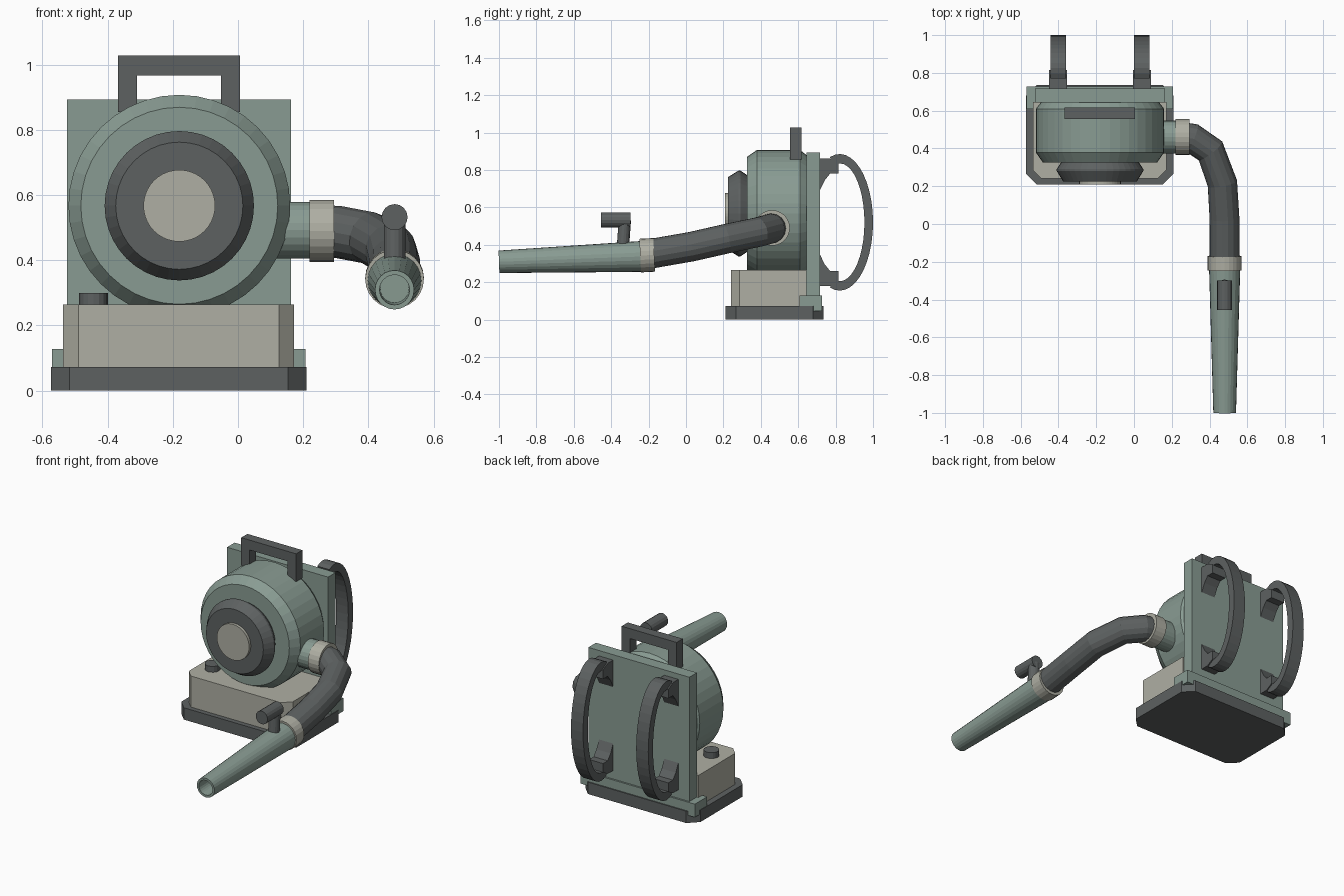
import bpy, bmesh, math
from mathutils import Vector

if "Cube" in bpy.data.objects:
    bpy.data.objects.remove(bpy.data.objects["Cube"])


def material(name, rgb):
    m = bpy.data.materials.new(name)
    m.diffuse_color = (*rgb, 1)
    m.use_nodes = True
    m.node_tree.nodes["Principled BSDF"].inputs["Base Color"].default_value = m.diffuse_color
    return m


GREEN = material("green", (0.25, 0.33, 0.29))
BEIGE = material("beige", (0.43, 0.43, 0.37))
DARK = material("dark", (0.11, 0.12, 0.12))
CX, CZ = -0.18, 0.567          # drum centre


def finish(name, bm, mat):
    bmesh.ops.recalc_face_normals(bm, faces=bm.faces)
    me = bpy.data.meshes.new(name)
    bm.to_mesh(me)
    bm.free()
    ob = bpy.data.objects.new(name, me)
    bpy.context.collection.objects.link(ob)
    me.materials.append(mat)
    return ob


def prism(name, pts, axis, lo, hi, mat):
    """Extrude a 2D outline along x, y or z."""
    place = {"x": lambda p, h: (h, p[0], p[1]),
             "y": lambda p, h: (p[0], h, p[1]),
             "z": lambda p, h: (p[0], p[1], h)}[axis]
    bm = bmesh.new()
    a = [bm.verts.new(place(p, lo)) for p in pts]
    b = [bm.verts.new(place(p, hi)) for p in pts]
    bm.faces.new(a)
    bm.faces.new(b)
    for i in range(len(pts)):
        j = (i + 1) % len(pts)
        bm.faces.new((a[i], a[j], b[j], b[i]))
    return finish(name, bm, mat)


def box(name, x0, x1, y0, y1, z0, z1, mat):
    return prism(name, [(x0, y0), (x1, y0), (x1, y1), (x0, y1)], "z", z0, z1, mat)


def chamfered(x0, x1, y0, y1, c, back=True):
    d = c if back else 0
    pts = [(x0, y0 + c), (x0 + c, y0), (x1 - c, y0), (x1, y0 + c)]
    return pts + ([(x1, y1 - d), (x1 - d, y1), (x0 + d, y1), (x0, y1 - d)]
                  if back else [(x1, y1), (x0, y1)])


def lathe(name, start, end, profile, n, mat):
    """Turn (fraction along the axis, radius) pairs about the line start-end."""
    start, end = Vector(start), Vector(end)
    q = (end - start).to_track_quat("Z", "Y")
    bm = bmesh.new()
    rings = []
    for t, r in profile:
        c = start.lerp(end, t)
        rings.append([bm.verts.new(c + q @ Vector((r * math.cos(2 * math.pi * i / n),
                                                   r * math.sin(2 * math.pi * i / n), 0)))
                      for i in range(n)])
    for a, b in zip(rings, rings[1:]):
        for i in range(n):
            j = (i + 1) % n
            bm.faces.new((a[i], a[j], b[j], b[i]))
    bm.faces.new(rings[0])
    bm.faces.new(rings[-1])
    return finish(name, bm, mat)


def cylinder(name, start, end, r, n, mat):
    return lathe(name, start, end, [(0, r), (1, r)], n, mat)


# Base, tank, rear foot and back plate
prism("base", chamfered(-0.573, 0.21, 0.21, 0.735, 0.057), "z", 0, 0.073, DARK)
prism("tank", chamfered(-0.536, 0.172, 0.24, 0.645, 0.047, False), "z", 0.07, 0.264, BEIGE)
cylinder("tank_cap", (-0.443, 0.385, 0.26), (-0.443, 0.385, 0.3), 0.044, 16, DARK)
box("rear_foot", -0.57, 0.207, 0.608, 0.728, 0.047, 0.128, GREEN)
box("back_plate", -0.525, 0.163, 0.643, 0.717, 0.07, 0.893, GREEN)

# Blower drum with stepped front
lathe("drum", (CX, 0.325, CZ), (CX, 0.655, CZ),
      [(0, 0.302), (0.163, 0.34), (0.86, 0.34), (1, 0.305)], 40, GREEN)
lathe("intake_ring", (CX, 0.225, CZ), (CX, 0.335, CZ),
      [(0, 0.195), (0.5, 0.229), (0.6, 0.229), (1, 0.2)], 40, DARK)
cylinder("intake_disc", (CX, 0.208, CZ), (CX, 0.235, CZ), 0.11, 40, BEIGE)

# Carry handle
prism("carry_handle", [(-0.368, 0.855), (-0.368, 1.027), (0.006, 1.027), (0.006, 0.855),
                       (-0.052, 0.855), (-0.052, 0.966), (-0.31, 0.966), (-0.31, 0.855)],
      "y", 0.557, 0.617, DARK)

# Shoulder straps and their wedge mounts
SY, SZ = 0.822, 0.52
angles = [math.radians(107 - 214 * i / 24) for i in range(25)]
outer = [(SY + 0.178 * math.cos(a), SZ + 0.365 * math.sin(a)) for a in angles]
inner = [(SY + 0.132 * math.cos(a), SZ + 0.315 * math.sin(a)) for a in angles]
mount = [(0.71, 0.86), (0.77, 0.86), (0.815, 0.835), (0.815, 0.78), (0.77, 0.78),
         (0.742, 0.745), (0.71, 0.68)]
for side, x in (("left", CX - 0.222), ("right", CX + 0.222)):
    prism("strap_" + side, outer + inner[::-1], "x", x - 0.041, x + 0.041, DARK)
    prism("strap_mount_top_" + side, mount, "x", x - 0.048, x + 0.048, DARK)
    prism("strap_mount_bottom_" + side, [(y, 2 * SZ - z) for y, z in mount],
          "x", x - 0.048, x + 0.048, DARK)

# Outlet pipe and collars
cylinder("outlet_pipe", (0.05, 0.46, 0.492), (0.24, 0.46, 0.492), 0.087, 24, GREEN)
cylinder("outlet_collar", (0.22, 0.46, 0.49), (0.294, 0.46, 0.49), 0.095, 24, BEIGE)
cylinder("nozzle_collar", (0.48, -0.17, 0.346), (0.48, -0.245, 0.342), 0.09, 24, BEIGE)

# Bent hose swept along a path
path = [(0.25, 0.46, 0.49), (0.31, 0.452, 0.486), (0.405, 0.387, 0.468),
        (0.468, 0.215, 0.432), (0.479, 0.03, 0.39), (0.48, -0.2, 0.35)]
curve = bpy.data.curves.new("hose_path", "CURVE")
curve.dimensions = "3D"
curve.bevel_depth = 0.08
curve.bevel_resolution = 6
curve.use_fill_caps = True
spline = curve.splines.new("POLY")
spline.points.add(len(path) - 1)
for p, co in zip(spline.points, path):
    p.co = (*co, 1)
    p.radius = 1
spline.use_smooth = False
hose = bpy.data.objects.new("hose", curve)
bpy.context.collection.objects.link(hose)
curve.materials.append(DARK)

# Tapered hollow nozzle and grip
lathe("nozzle", (0.48, -0.22, 0.338), (0.48, -1.0, 0.309),
      [(0, 0.083), (1, 0.06), (1, 0.046), (0.85, 0.044)], 24, GREEN)
cylinder("grip_stem", (0.48, -0.337, 0.39), (0.48, -0.327, 0.532), 0.033, 16, DARK)
cylinder("grip_bar", (0.48, -0.455, 0.532), (0.48, -0.298, 0.532), 0.04, 16, DARK)
